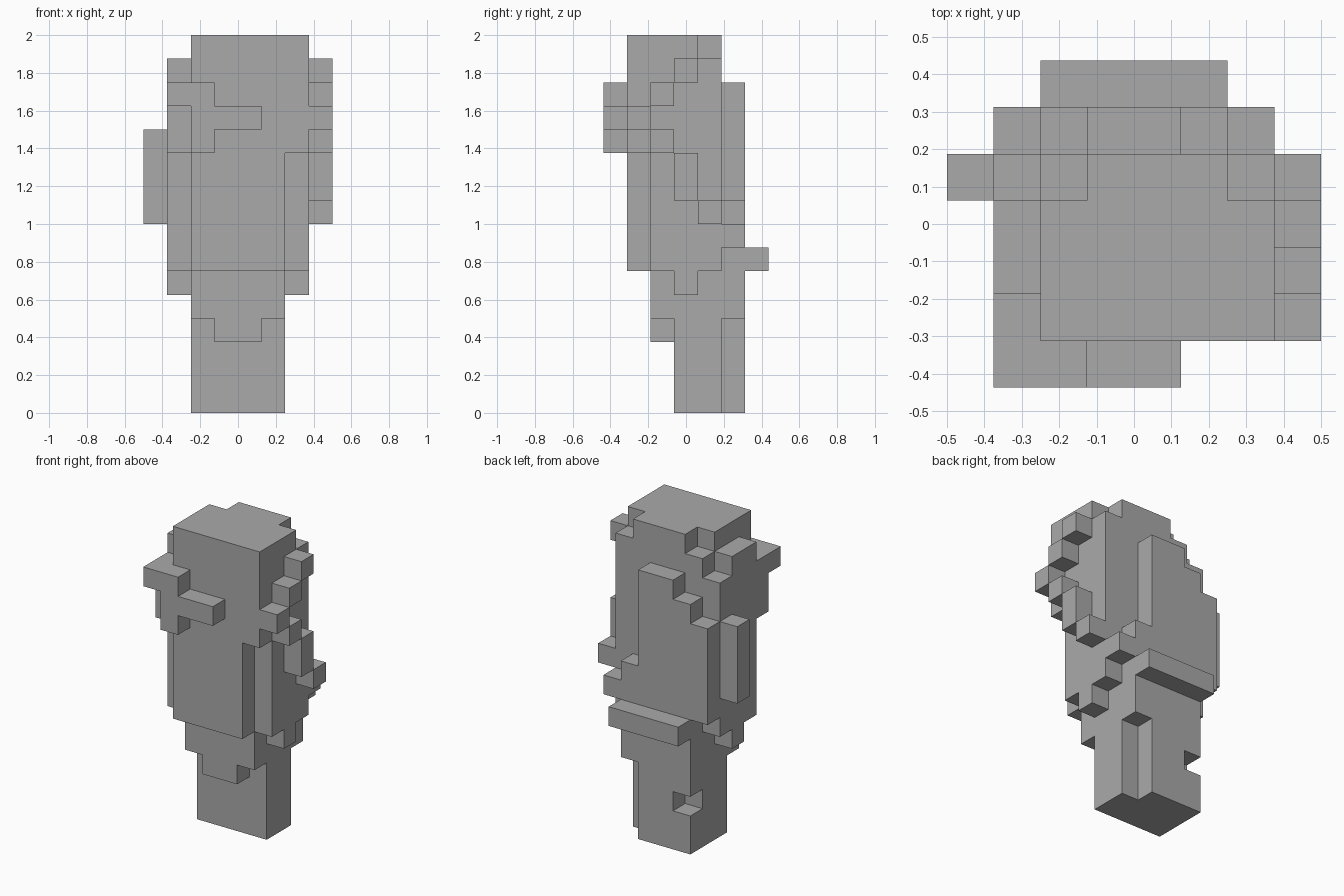
import bpy
import bmesh
from mathutils import Vector

CELL = 0.125
ORIGIN = Vector((-0.5, -0.4375, 0))

old = bpy.data.objects.get("Cube")
if old:
    bpy.data.objects.remove(old, do_unlink=True)

grey = bpy.data.materials.new("plain_grey")
grey.use_nodes = True
grey.diffuse_color = (0.4, 0.4, 0.4, 1)
grey.node_tree.nodes["Principled BSDF"].inputs["Base Color"].default_value = (0.4, 0.4, 0.4, 1)


def block(x, y, z):
    """Grid cells inside inclusive (first, last) ranges; a single number is one cell."""
    spans = [(v, v) if isinstance(v, int) else v for v in (x, y, z)]
    rx, ry, rz = [range(a, b + 1) for a, b in spans]
    return {(i, j, k) for i in rx for j in ry for k in rz}


parts = {}

# Lower body: feet with two corner cuts, and a stepped front
parts["feet"] = (block((2, 5), (3, 5), (0, 3))
                 - block(5, 5, (0, 3)) - block(2, 5, 2))
parts["lower_front_tab"] = block((3, 4), 2, 3)
parts["legs"] = block((2, 5), (2, 5), (4, 5))
for side, column in (("right", 1), ("left", 6)):
    parts[side + "_hip_stud"] = block(column, 3, 5)

# Body, wider at the sides, with the stepped crown
parts["torso"] = block((2, 5), (1, 4), (6, 10)) | block((1, 6), (2, 4), (6, 10))
parts["head"] = (block((2, 6), (1, 4), (11, 15)) | block(1, (2, 4), (11, 13))
                 | block(1, (2, 3), 14)) - block(2, 4, 15) - block(6, 4, 15)

# Back panel: columns that step down towards both sides
back_panel = block((2, 5), 5, 6)
for column, top in ((1, 11), (2, 12), (3, 13), (4, 13), (5, 8), (6, 7)):
    back_panel |= block(column, 5, (7, top))
parts["back_panel"] = back_panel
parts["back_ledge"] = block((2, 5), 6, 6)

# Front grip and bar
parts["front_grip"] = block(1, 1, (11, 13)) | block(2, 0, (11, 13)) | block(1, 0, 13)
parts["front_bar"] = block((3, 4), 0, 12)

# Side pieces: a straight strip on the right, a zigzag on the left
parts["right_side_strip"] = block(0, 4, (8, 11))
parts["left_zigzag"] = (block(7, 3, 14) | block(7, 2, 13) | block(7, 1, 12)
                        | block(7, 2, 11) | block(7, 3, (9, 10)) | block(7, 4, 8))

solid = set().union(*parts.values())


def build(name, cells):
    """Skin the exposed sides of the cells as flat quads."""
    bm = bmesh.new()
    for cell in sorted(cells):
        for axis in range(3):
            for sign in (-1, 1):
                near = list(cell)
                near[axis] += sign
                if tuple(near) in solid:
                    continue
                n, u, v = Vector(), Vector(), Vector()
                n[axis] = sign
                u[(axis + 1) % 3] = 1
                v[(axis + 2) % 3] = sign
                mid = Vector(cell) + Vector((1, 1, 1)) / 2 + n / 2
                ring = [mid + (a * u + b * v) / 2
                        for a, b in ((-1, -1), (1, -1), (1, 1), (-1, 1))]
                bm.faces.new([bm.verts.new(ORIGIN + p * CELL) for p in ring])
    bmesh.ops.remove_doubles(bm, verts=bm.verts, dist=CELL / 100)
    mesh = bpy.data.meshes.new(name)
    bm.to_mesh(mesh)
    bm.free()
    mesh.materials.append(grey)
    bpy.context.collection.objects.link(bpy.data.objects.new(name, mesh))


for name, cells in parts.items():
    build(name, cells)
